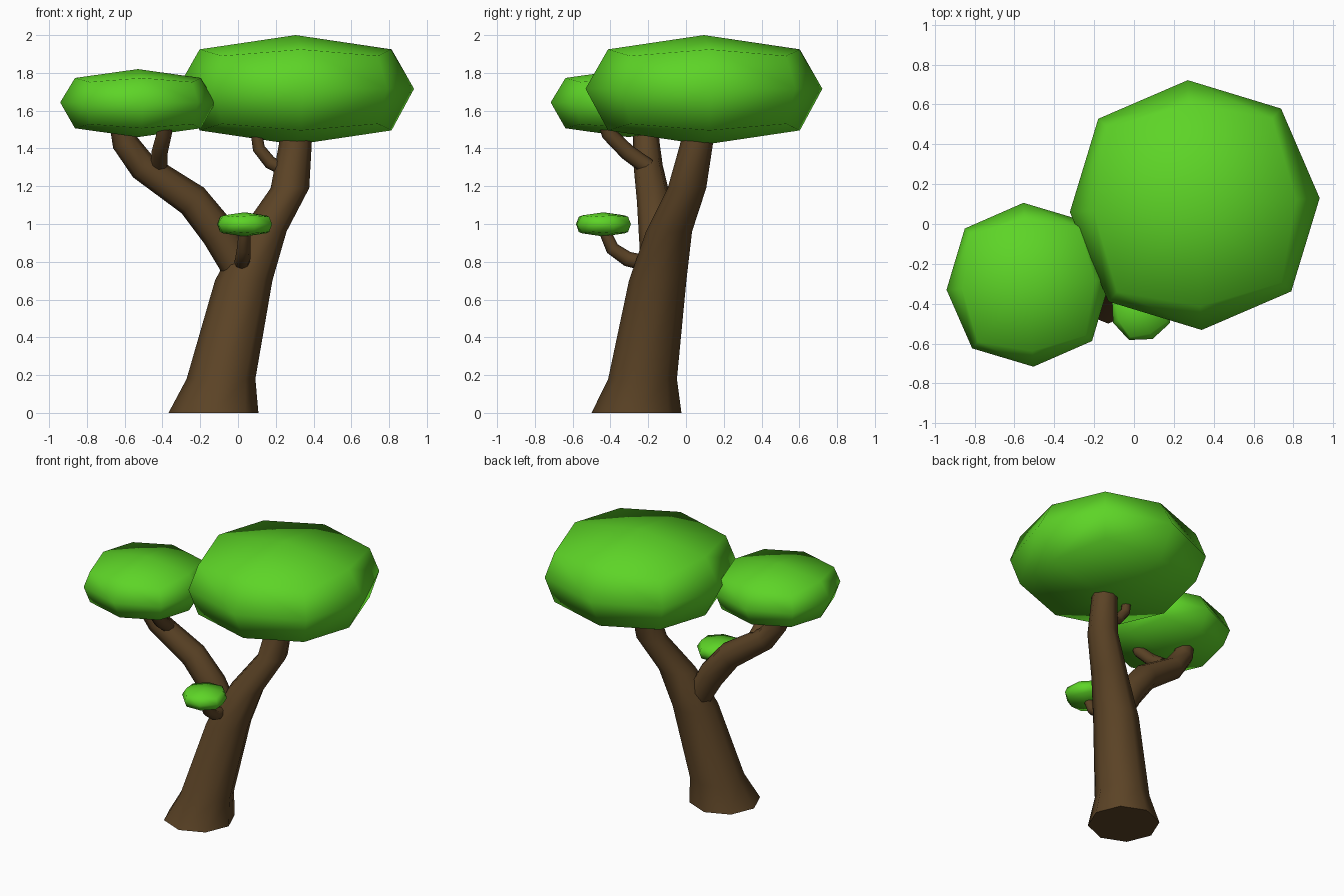
import bpy
import bmesh
from math import cos, sin, pi, radians
from mathutils import Vector

cube = bpy.data.objects.get("Cube")
if cube:
    bpy.data.objects.remove(cube)


def make_material(name, colour):
    mat = bpy.data.materials.new(name)
    mat.use_nodes = True
    mat.diffuse_color = colour
    bsdf = mat.node_tree.nodes["Principled BSDF"]
    bsdf.inputs["Base Color"].default_value = colour
    bsdf.inputs["Roughness"].default_value = 0.9
    return mat


bark = make_material("bark brown", (0.105, 0.056, 0.019, 1))
leaf = make_material("leaf green", (0.11, 0.66, 0.02, 1))


def finish(bm, name, mat):
    bmesh.ops.recalc_face_normals(bm, faces=bm.faces)
    mesh = bpy.data.meshes.new(name)
    bm.to_mesh(mesh)
    bm.free()
    mesh.materials.append(mat)
    obj = bpy.data.objects.new(name, mesh)
    bpy.context.collection.objects.link(obj)
    return obj


def limb(name, path, level_rings=False, sides=8):
    """Tapered tube through (x, y, z, radius) stations."""
    bm = bmesh.new()
    points = [Vector(p[:3]) for p in path]
    up = Vector((0, 0, 1))
    rings = []
    for i, (centre, station) in enumerate(zip(points, path)):
        ahead = points[min(i + 1, len(points) - 1)]
        behind = points[max(i - 1, 0)]
        turn = up.rotation_difference(up if level_rings else ahead - behind)
        ring = []
        for k in range(sides):
            a = 2 * pi * k / sides
            offset = Vector((cos(a), sin(a), 0)) * station[3]
            ring.append(bm.verts.new(centre + turn @ offset))
        rings.append(ring)
    for low, high in zip(rings, rings[1:]):
        for k in range(sides):
            n = (k + 1) % sides
            bm.faces.new((low[k], low[n], high[n], high[k])).smooth = True
    bm.faces.new(rings[0])
    bm.faces.new(rings[-1])
    return finish(bm, name, bark)


def canopy(name, centre, radius, half_height, spin):
    """Flattened, rounded cube of 24 quads: two poles and three rings of eight."""
    bm = bmesh.new()

    def vert(r, angle, h):
        a = radians(angle + spin)
        return bm.verts.new(Vector(centre) + Vector(
            (r * radius * cos(a), r * radius * sin(a), h * half_height)))

    def ring(side, sign):
        # even entries are edge midpoints, odd entries are the corners
        return [vert(0.93 if k % 2 else 0.81, k * 45, sign * (0.62 if k % 2 else 0.74))
                for k in range(8)]

    top, bottom = ring("top", 1), ring("bottom", -1)
    middle = [vert(1.035 if k % 2 else 1.0, k * 45, 0.02) for k in range(8)]
    for pole, rim in ((vert(0, 0, 1), top), (vert(0, 0, -1), bottom)):
        for k in range(0, 8, 2):
            bm.faces.new((pole, rim[k], rim[k + 1], rim[(k + 2) % 8]))
        for k in range(8):
            n = (k + 1) % 8
            bm.faces.new((rim[k], middle[k], middle[n], rim[n]))
    for face in bm.faces:
        face.smooth = True
    return finish(bm, name, leaf)


# Trunk sweeping up into the large canopy
limb("trunk", [
    (-0.13, -0.262, 0, 0.238), (-0.09, -0.23, 0.18, 0.182),
    (0.03, -0.15, 0.70, 0.152), (0.135, -0.09, 0.96, 0.122),
    (0.275, 0.005, 1.19, 0.102), (0.303, 0.055, 1.42, 0.087),
    (0.305, 0.07, 1.56, 0.08)], level_rings=True)

# Main branch to the smaller canopy
limb("right_branch", [
    (-0.01, -0.15, 0.79, 0.09), (-0.10, -0.155, 0.95, 0.095),
    (-0.24, -0.17, 1.125, 0.09), (-0.505, -0.20, 1.305, 0.077),
    (-0.597, -0.21, 1.43, 0.07), (-0.62, -0.215, 1.56, 0.065)])

# Small twigs
limb("right_branch_twig", [
    (-0.42, -0.20, 1.30, 0.045), (-0.415, -0.31, 1.38, 0.043),
    (-0.39, -0.41, 1.48, 0.04), (-0.385, -0.44, 1.56, 0.035)])
limb("trunk_twig", [
    (0.26, 0.04, 1.28, 0.035), (0.17, 0.04, 1.325, 0.035),
    (0.11, 0.04, 1.40, 0.033), (0.095, 0.04, 1.50, 0.03)])
limb("front_twig", [
    (0.02, -0.20, 0.79, 0.042), (0.025, -0.31, 0.815, 0.04),
    (0.03, -0.39, 0.87, 0.036), (0.035, -0.435, 0.97, 0.03)])

# Foliage
canopy("large_canopy", (0.305, 0.095, 1.71), 0.628, 0.29, 3.2)
canopy("small_canopy", (-0.53, -0.305, 1.64), 0.412, 0.18, 3.5)
canopy("sprig_canopy", (0.035, -0.437, 0.998), 0.152, 0.064, 22.5)
